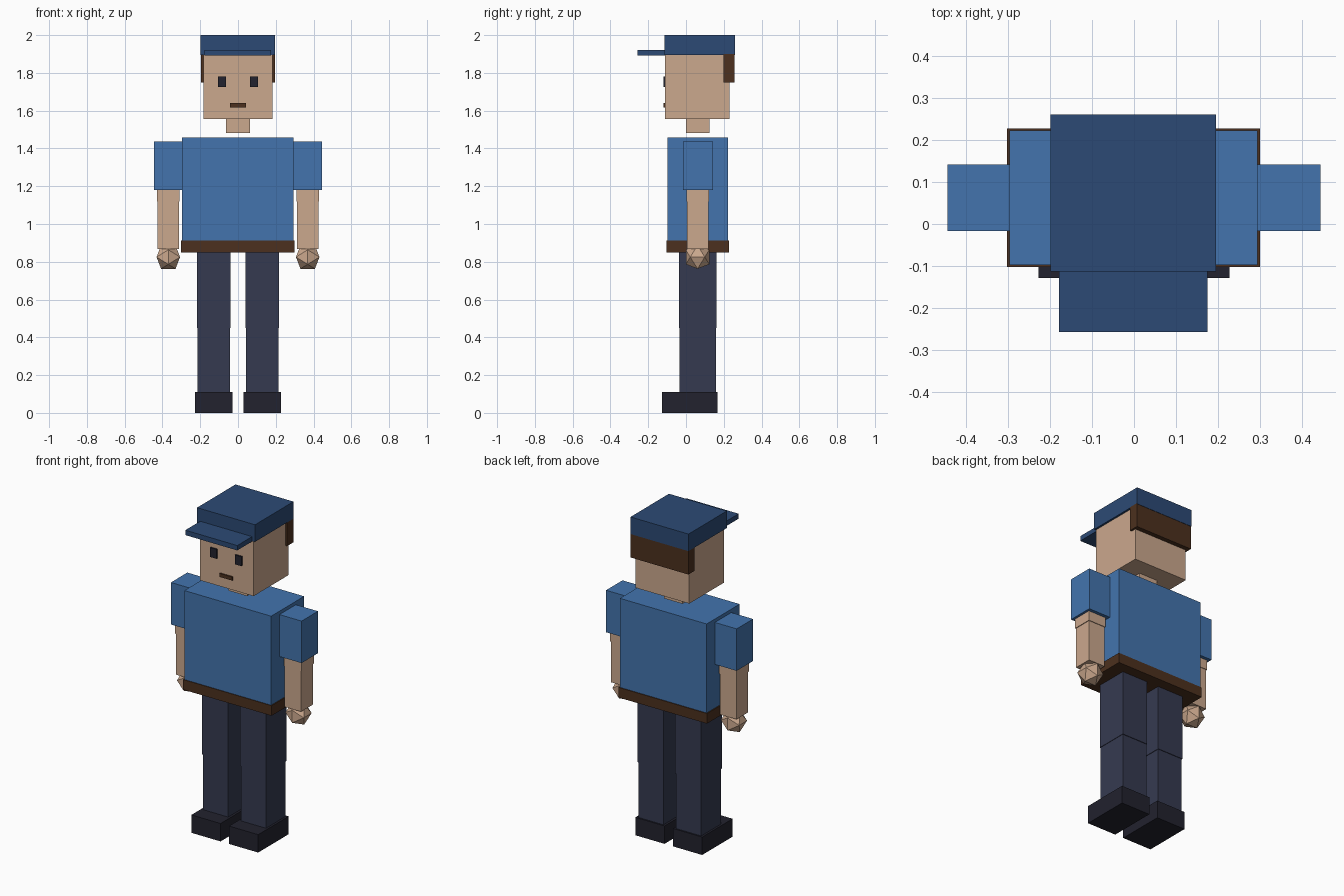
import bpy
import bmesh
from mathutils import Vector

if "Cube" in bpy.data.objects:
    bpy.data.objects.remove(bpy.data.objects["Cube"], do_unlink=True)


def linear(c):
    c /= 255
    return c / 12.92 if c <= 0.04045 else ((c + 0.055) / 1.055) ** 2.4


def material(name, *rgb):
    colour = (*[linear(c) for c in rgb], 1.0)
    m = bpy.data.materials.new(name)
    m.use_nodes = True
    m.diffuse_color = colour
    bsdf = m.node_tree.nodes["Principled BSDF"]
    bsdf.inputs["Base Color"].default_value = colour
    bsdf.inputs["Roughness"].default_value = 0.9
    return m


skin = material("skin", 203, 168, 141)
shirt = material("shirt_blue", 67, 116, 174)
navy = material("cap_navy", 44, 74, 117)
trousers = material("trouser_slate", 53, 58, 80)
black = material("shoe_black", 34, 34, 46)
brown = material("dark_brown", 76, 48, 30)


def finish(name, bm, mat):
    mesh = bpy.data.meshes.new(name)
    bm.to_mesh(mesh)
    bm.free()
    mesh.materials.append(mat)
    obj = bpy.data.objects.new(name, mesh)
    bpy.context.collection.objects.link(obj)
    return obj


def box(name, mat, x, y, z):
    """Box from (low, high) ranges on each axis."""
    bm = bmesh.new()
    bmesh.ops.create_cube(bm, size=1)
    for v in bm.verts:
        v.co = [(lo + hi) / 2 + c * (hi - lo) for c, (lo, hi) in zip(v.co, (x, y, z))]
    return finish(name, bm, mat)


def hand(name, mat, centre, radius):
    """Twenty-sided fist with a flat edge at the bottom."""
    bm = bmesh.new()
    phi = (1 + 5 ** 0.5) / 2
    for a in (-1, 1):
        for b in (-phi, phi):
            for co in ((a, 0, b), (b, a, 0), (0, b, a)):
                bm.verts.new(Vector(co).normalized() * radius + Vector(centre))
    bmesh.ops.convex_hull(bm, input=bm.verts)
    bmesh.ops.recalc_face_normals(bm, faces=bm.faces)
    return finish(name, bm, mat)


# Head and neck
box("head", skin, (-0.183, 0.183), (-0.11, 0.23), (1.557, 1.91))
box("neck", skin, (-0.063, 0.063), (0, 0.124), (1.483, 1.56))
box("hair", brown, (-0.197, 0.195), (0.198, 0.258), (1.75, 1.9))
box("mouth", brown, (-0.043, 0.043), (-0.118, -0.109), (1.618, 1.64))

# Cap
box("cap_crown", navy, (-0.199, 0.195), (-0.113, 0.26), (1.895, 2.0))
box("cap_visor", navy, (-0.178, 0.175), (-0.257, -0.1), (1.892, 1.922))

# Torso and belt
box("torso", shirt, (-0.296, 0.294), (-0.098, 0.222), (0.9, 1.459))
box("belt", brown, (-0.302, 0.3), (-0.102, 0.227), (0.85, 0.912))

# Paired parts, one pass per side
for side, s in (("right", -1), ("left", 1)):
    def pair(name, mat, x, y, z):
        box(f"{side}_{name}", mat, sorted((s * x[0], s * x[1])), y, z)

    pair("eye", black, (0.063, 0.106), (-0.119, -0.109), (1.724, 1.782))
    pair("sleeve", shirt, (0.29, 0.444), (-0.017, 0.142), (1.18, 1.438))
    pair("upper_arm", skin, (0.311, 0.43), (0.002, 0.122), (1.12, 1.2))
    pair("forearm", skin, (0.313, 0.426), (0.005, 0.118), (0.868, 1.125))
    hand(f"{side}_hand", skin, (s * 0.369, 0.061, 0.825), 0.073)
    pair("thigh", trousers, (0.04, 0.217), (-0.038, 0.162), (0.45, 0.86))
    pair("shin", trousers, (0.043, 0.214), (-0.034, 0.158), (0.1, 0.455))
    pair("shoe", black, (0.029, 0.227), (-0.128, 0.167), (0, 0.11))
